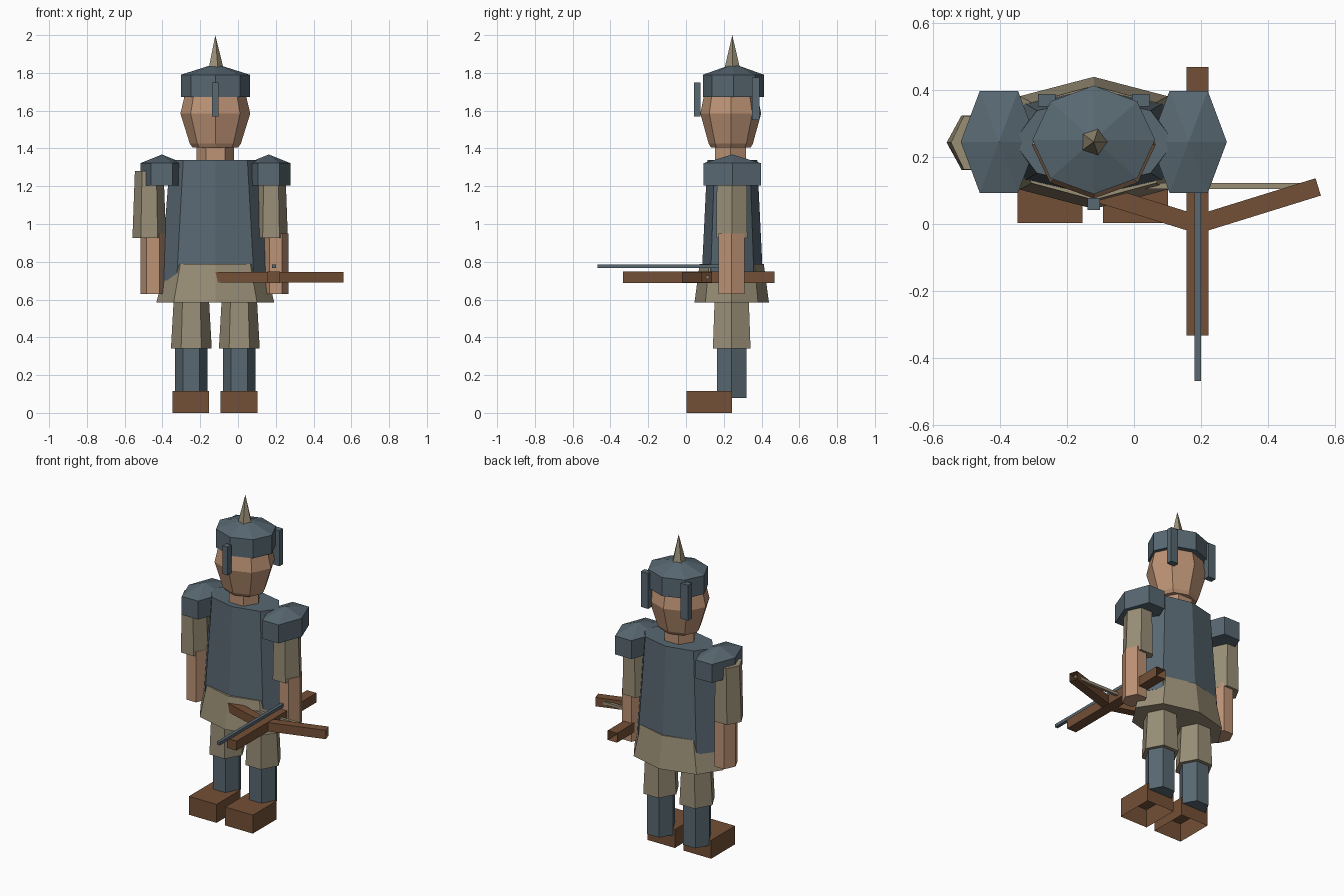
import bpy, bmesh, math
from mathutils import Matrix, Vector

if "Cube" in bpy.data.objects:
    bpy.data.objects.remove(bpy.data.objects["Cube"])

CX, CY = -0.12, 0.245   # body axis


def material(name, rgb):
    m = bpy.data.materials.new(name)
    m.diffuse_color = (*rgb, 1)
    m.use_nodes = True
    m.node_tree.nodes["Principled BSDF"].inputs["Base Color"].default_value = m.diffuse_color
    return m


STEEL = material("blue grey steel", (0.098, 0.138, 0.168))
CLOTH = material("tan cloth", (0.32, 0.272, 0.183))
SKIN = material("skin", (0.51, 0.292, 0.178))
WOOD = material("brown leather and wood", (0.174, 0.08, 0.037))


def finish(name, bm, mat):
    bmesh.ops.recalc_face_normals(bm, faces=bm.faces)
    me = bpy.data.meshes.new(name)
    bm.to_mesh(me)
    bm.free()
    me.materials.append(mat)
    ob = bpy.data.objects.new(name, me)
    bpy.context.collection.objects.link(ob)
    return ob


def prism(name, mat, n, x, y, rings):
    """Stack of n-sided rings (z, rx, ry[, x shift]); a zero radius makes a tip."""
    bm = bmesh.new()
    loops = []
    for z, rx, ry, *dx in rings:
        sx = x + (dx[0] if dx else 0)
        if rx == 0:
            loops.append([bm.verts.new((sx, y, z))])
            continue
        loops.append([bm.verts.new((sx + rx * math.cos(a), y + ry * math.sin(a), z))
                      for a in (math.tau * i / n for i in range(n))])
    for lo, hi in zip(loops, loops[1:]):
        for i in range(n):
            j = (i + 1) % n
            if len(hi) == 1:
                bm.faces.new((lo[i], lo[j], hi[0]))
            else:
                bm.faces.new((lo[i], lo[j], hi[j], hi[i]))
    for ring in (loops[0], loops[-1]):
        if len(ring) > 2:
            bm.faces.new(ring)
    return finish(name, bm, mat)


def box(name, mat, lo, hi, open_side=None, rot=0.0):
    """Box from corner to corner, optionally without one side, spun about its centre."""
    lo, hi = Vector(lo), Vector(hi)
    bm = bmesh.new()
    bmesh.ops.create_cube(bm, size=1)
    bmesh.ops.recalc_face_normals(bm, faces=bm.faces)
    if open_side:
        bm.normal_update()
        gone = [f for f in bm.faces if f.normal.dot(Vector(open_side)) > 0.9]
        bmesh.ops.delete(bm, geom=gone, context='FACES_ONLY')
    size = hi - lo
    mat4 = (Matrix.Translation((lo + hi) / 2) @ Matrix.Rotation(rot, 4, 'Z')
            @ Matrix.Diagonal((*size, 1)))
    bmesh.ops.transform(bm, matrix=mat4, verts=bm.verts)
    return finish(name, bm, mat)


# Legs, boots, shoulder plates and helmet back guards, on both sides
for side, s in (("left", -1), ("right", 1)):
    lx = CX + s * 0.127
    bx = CX - 0.0025 + s * 0.1275
    box(f"{side}_boot", WOOD, (bx - 0.097, 0.003, 0), (bx + 0.097, 0.243, 0.117), (0, 0, -1))
    prism(f"{side}_shin", STEEL, 6, lx, CY - 0.003,
          [(0.08, 0.086, 0.09), (0.36, 0.086, 0.09)])
    prism(f"{side}_thigh", CLOTH, 6, lx, CY - 0.003,
          [(0.342, 0.108, 0.115), (0.66, 0.09, 0.102)])
    prism(f"{side}_shoulder_plate", STEEL, 6, CX + s * 0.283, CY,
          [(1.205, 0.114, 0.176), (1.322, 0.114, 0.176), (1.368, 0, 0)])
    gx = CX + s * 0.14
    box(f"{side}_helmet_guard", STEEL, (gx - 0.026, 0.35, 1.55), (gx + 0.026, 0.388, 1.775))

# Arms: the left one hangs a little further out
for side, ux, fx in (("left", -0.47, -0.45), ("right", 0.175, 0.2)):
    prism(f"{side}_upper_arm", CLOTH, 6, ux, CY - 0.002,
          [(0.925, 0.089, 0.094), (1.28, 0.076, 0.092)])
    prism(f"{side}_forearm", SKIN, 6, fx, CY - 0.004,
          [(0.63, 0.067, 0.079), (0.95, 0.067, 0.079)])

# Torso and tunic skirt
prism("breastplate", STEEL, 8, CX, CY,
      [(0.70, 0.29, 0.163), (1.34, 0.24, 0.132)])
prism("tunic_skirt", CLOTH, 8, CX, CY - 0.003,
      [(0.585, 0.312, 0.197), (0.787, 0.262, 0.17)])

# Neck and head
prism("neck", SKIN, 6, CX, CY - 0.01, [(1.32, 0.1, 0.094), (1.43, 0.1, 0.094)])
prism("head", SKIN, 8, CX, CY - 0.008,
      [(1.405, 0.12, 0.105), (1.425, 0.135, 0.117), (1.585, 0.185, 0.161),
       (1.69, 0.16, 0.14), (1.75, 0.12, 0.1)])

# Helmet, nose guard and spike
prism("helmet", STEEL, 8, CX, CY + 0.006,
      [(1.672, 0.183, 0.162), (1.79, 0.183, 0.162), (1.848, 0, 0)])
box("nose_guard", STEEL, (CX - 0.018, 0.042, 1.57), (CX + 0.018, 0.078, 1.75))
prism("helmet_spike", CLOTH, 5, CX, CY, [(1.825, 0.043, 0.043), (2.0, 0, 0)])

# Crossbow
BX = 0.19
box("crossbow_stock", WOOD, (BX - 0.033, -0.333, 0.688), (BX + 0.033, 0.468, 0.748), (0, 1, 0))
box("crossbow_bolt", STEEL, (BX - 0.01, -0.468, 0.766), (BX + 0.01, 0.2, 0.786))
for side, s in (("left", -1), ("right", 1)):
    mx, my = BX + s * 0.18, 0.055
    box(f"{side}_bow_limb", WOOD, (mx - 0.188, my - 0.027, 0.69), (mx + 0.188, my + 0.027, 0.746),
        (s, 0, 0), s * math.atan2(0.11, 0.355))
box("bow_string", CLOTH, (BX - 0.35, 0.105, 0.709), (BX + 0.35, 0.123, 0.727))
